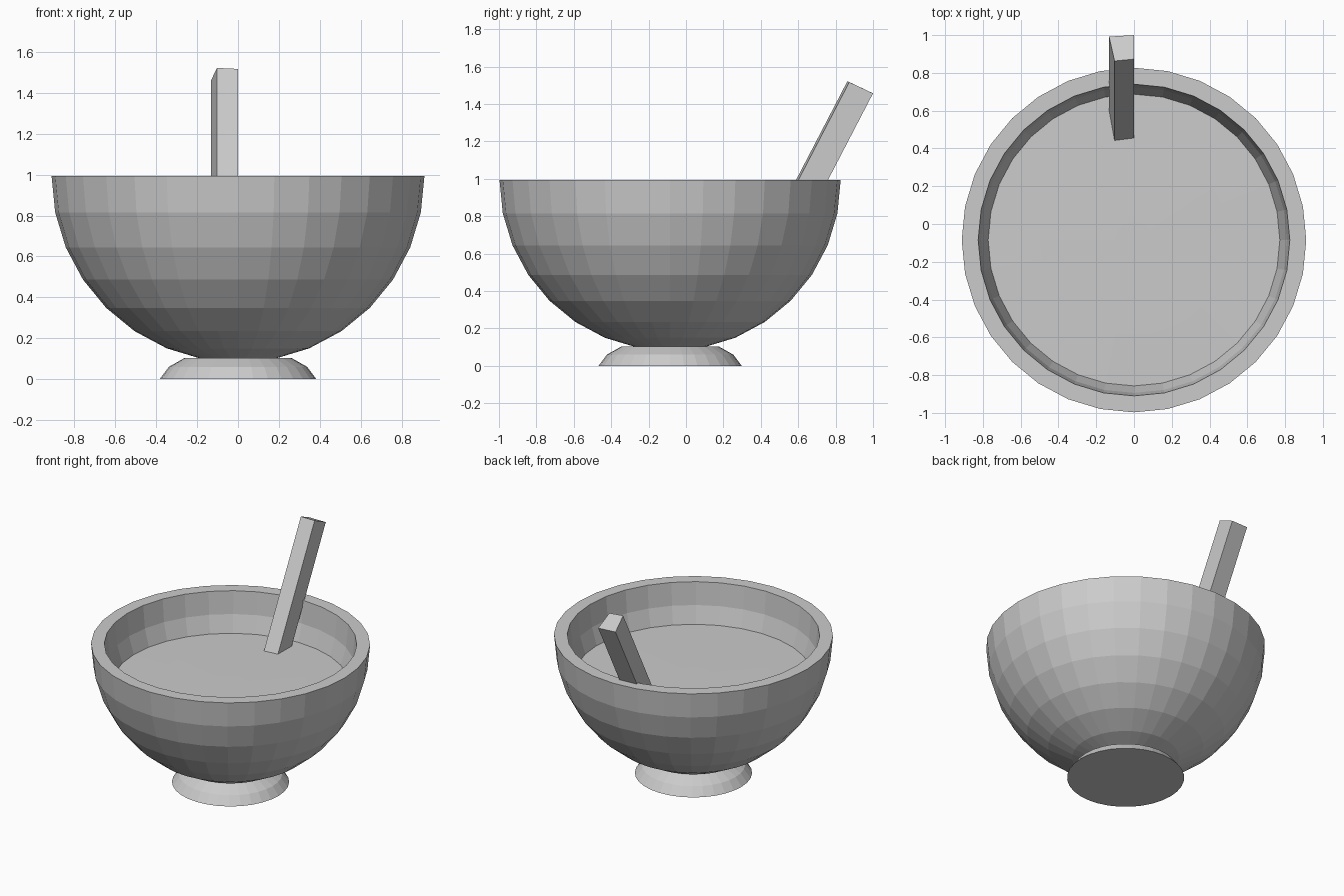
import bpy
import bmesh
from math import sin, cos, pi
from mathutils import Vector

cube = bpy.data.objects.get("Cube")
if cube:
    bpy.data.objects.remove(cube, do_unlink=True)

SIDES = 32
CENTRE_Y = -0.085
RIM_Z = 0.993

grey = bpy.data.materials.new("plain grey")
grey.use_nodes = True
grey.diffuse_color = (0.6, 0.6, 0.6, 1)
grey.node_tree.nodes["Principled BSDF"].inputs["Base Color"].default_value = (0.6, 0.6, 0.6, 1)


def finish(name, bm):
    bmesh.ops.recalc_face_normals(bm, faces=bm.faces)
    mesh = bpy.data.meshes.new(name)
    bm.to_mesh(mesh)
    bm.free()
    mesh.materials.append(grey)
    obj = bpy.data.objects.new(name, mesh)
    bpy.context.collection.objects.link(obj)
    return obj


def lathe(name, profile):
    """Turn a (radius, height) profile about the upright axis."""
    bm = bmesh.new()
    verts = [bm.verts.new((r, 0, z)) for r, z in profile]
    edges = [bm.edges.new(pair) for pair in zip(verts, verts[1:])]
    bmesh.ops.spin(bm, geom=verts + edges, cent=(0, 0, 0), axis=(0, 0, 1),
                   angle=2 * pi, steps=SIDES, use_merge=True)
    bmesh.ops.remove_doubles(bm, verts=bm.verts, dist=0.0001)
    obj = finish(name, bm)
    obj.location.y = CENTRE_Y
    return obj


def quarter_arc(radius):
    """Half of a bowl section, from the rim down to the axis."""
    steps = [i * pi / 16 for i in range(9)]
    return [(radius * cos(a), RIM_Z - radius * sin(a)) for a in steps]


# Thick hemispherical bowl with a flat rim
lathe("bowl", quarter_arc(0.912)[::-1] + quarter_arc(0.825))

# Flared foot, closed above and below
lathe("foot", [(0, 0), (0.383, 0), (0.338, 0.06), (0.26, 0.104), (0, 0.104)])

# Very slightly domed filling
lathe("filling", [(0.78, 0.71), (0.5, 0.714), (0.1, 0.717), (0, 0.717)])

# Leaning handle, swept down along its axis into the filling
bm = bmesh.new()
corners = [(-0.103, 0.863, 1.522), (0, 0.873, 1.517),
           (0, 1.0, 1.457), (-0.132, 0.992, 1.461)]
top = bm.faces.new([bm.verts.new(c) for c in corners])
swept = bmesh.ops.extrude_face_region(bm, geom=[top], use_keep_orig=True)
lower = [g for g in swept["geom"] if isinstance(g, bmesh.types.BMVert)]
bmesh.ops.translate(bm, verts=lower, vec=Vector((0, -0.52, -1)).normalized() * 1.03)
finish("handle", bm)
